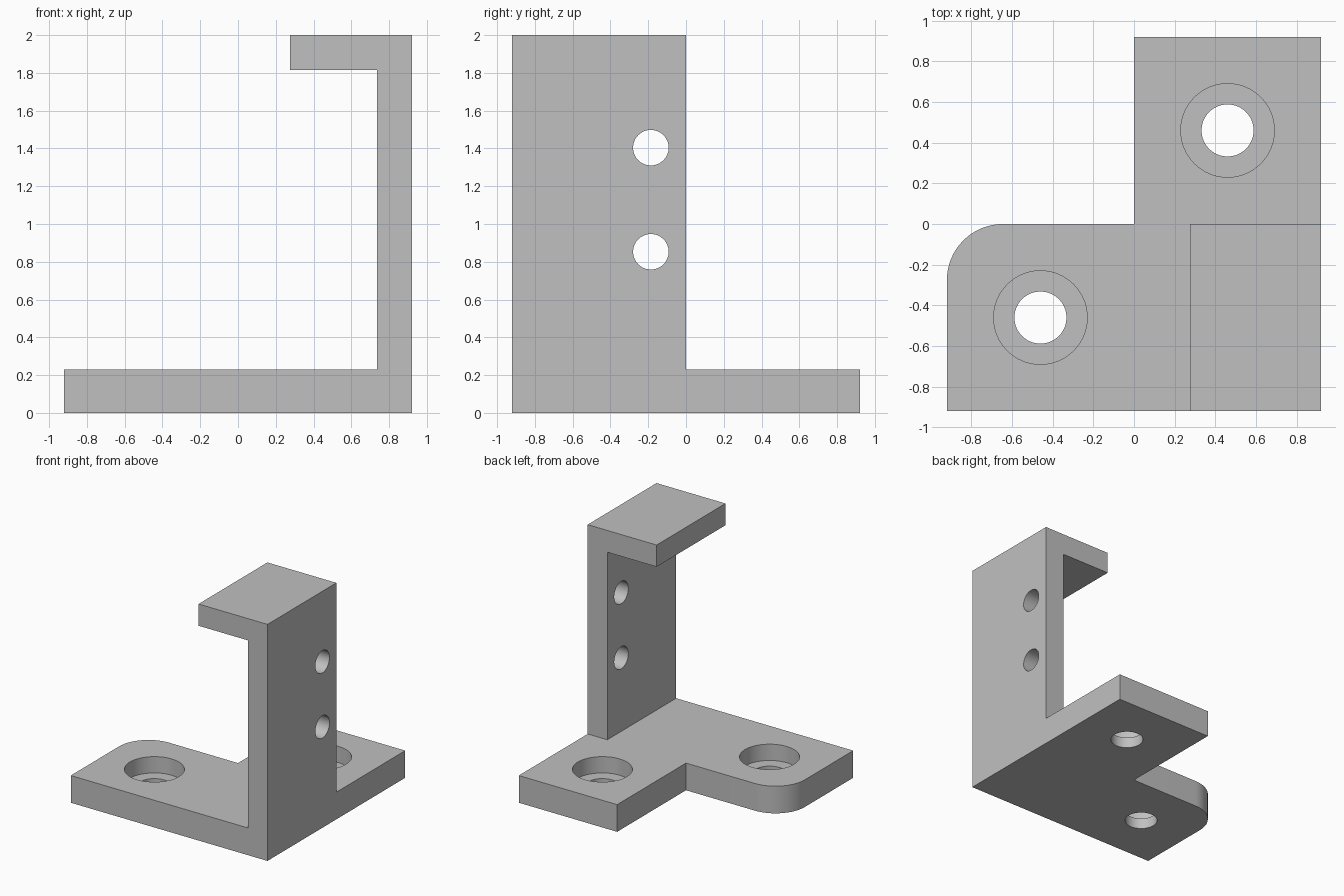
import bpy, bmesh, math
from mathutils import Matrix

if "Cube" in bpy.data.objects:
    bpy.data.objects.remove(bpy.data.objects["Cube"], do_unlink=True)

H = 0.92      # half width of the base
BASE = 0.23   # base thickness
WALL = 0.184  # wall and lip thickness

grey = bpy.data.materials.new("plain grey")
grey.use_nodes = True
colour = (0.53, 0.53, 0.53, 1)
grey.diffuse_color = colour
grey.node_tree.nodes["Principled BSDF"].inputs["Base Color"].default_value = colour


def prism(name, outline, direction, place):
    """Extrude a flat outline, placing each 2D point with the given rule."""
    bm = bmesh.new()
    face = bm.faces.new([bm.verts.new(place(a, b)) for a, b in outline])
    top = bmesh.ops.extrude_face_region(bm, geom=[face])["geom"]
    verts = [v for v in top if isinstance(v, bmesh.types.BMVert)]
    bmesh.ops.translate(bm, verts=verts, vec=direction)
    bmesh.ops.recalc_face_normals(bm, faces=bm.faces[:])
    return finish(name, bm)


def finish(name, bm):
    mesh = bpy.data.meshes.new(name)
    bm.to_mesh(mesh)
    bm.free()
    mesh.materials.append(grey)
    obj = bpy.data.objects.new(name, mesh)
    bpy.context.collection.objects.link(obj)
    return obj


def combine(target, other, operation):
    mod = target.modifiers.new(other.name, "BOOLEAN")
    mod.operation = operation
    mod.solver = "EXACT"
    mod.object = other
    bpy.context.view_layer.objects.active = target
    bpy.ops.object.modifier_apply(modifier=mod.name)
    bpy.data.objects.remove(other, do_unlink=True)


def drill(target, centre, radius, depth, turn=Matrix()):
    bm = bmesh.new()
    bmesh.ops.create_cone(bm, cap_ends=True, segments=64, radius1=radius,
                          radius2=radius, depth=depth,
                          matrix=Matrix.Translation(centre) @ turn)
    cutter = finish("hole_cutter", bm)
    cutter.hide_render = True
    combine(target, cutter, "DIFFERENCE")


# L-shaped base with one rounded corner
R = 0.276
corner = [(-H + R - R * math.sin(t), -R + R * math.cos(t))
          for t in (math.pi / 2 * i / 16 for i in range(17))]
base_outline = [(-H, -H), (H, -H), (H, H), (0, H), (0, 0)] + corner
bracket = prism("bracket", base_outline, (0, 0, BASE), lambda x, y: (x, y, 0))

# Upright wall with overhanging lip
LIP = 0.275
hook = [(H - WALL, 0.1), (H, 0.1), (H, 2), (LIP, 2),
        (LIP, 2 - WALL), (H - WALL, 2 - WALL)]
upright = prism("upright_hook", hook, (0, H, 0), lambda x, z: (x, -H, z))
combine(bracket, upright, "UNION")

# Counterbored mounting holes
DEPTH = 0.138
for s in (-1, 1):
    drill(bracket, (s * H / 2, s * H / 2, 0), 0.128, 1)
    drill(bracket, (s * H / 2, s * H / 2, BASE - DEPTH + 0.25), 0.23, 0.5)

# Side holes through the wall
for z in (0.853, 1.404):
    drill(bracket, (H - WALL / 2, -0.186, z), 0.094, 0.5,
          Matrix.Rotation(math.pi / 2, 4, "Y"))

# Smooth curved walls, sharp edges elsewhere
bpy.ops.object.select_all(action="DESELECT")
bracket.select_set(True)
bpy.context.view_layer.objects.active = bracket
bpy.ops.object.shade_smooth_by_angle(angle=math.radians(30))
